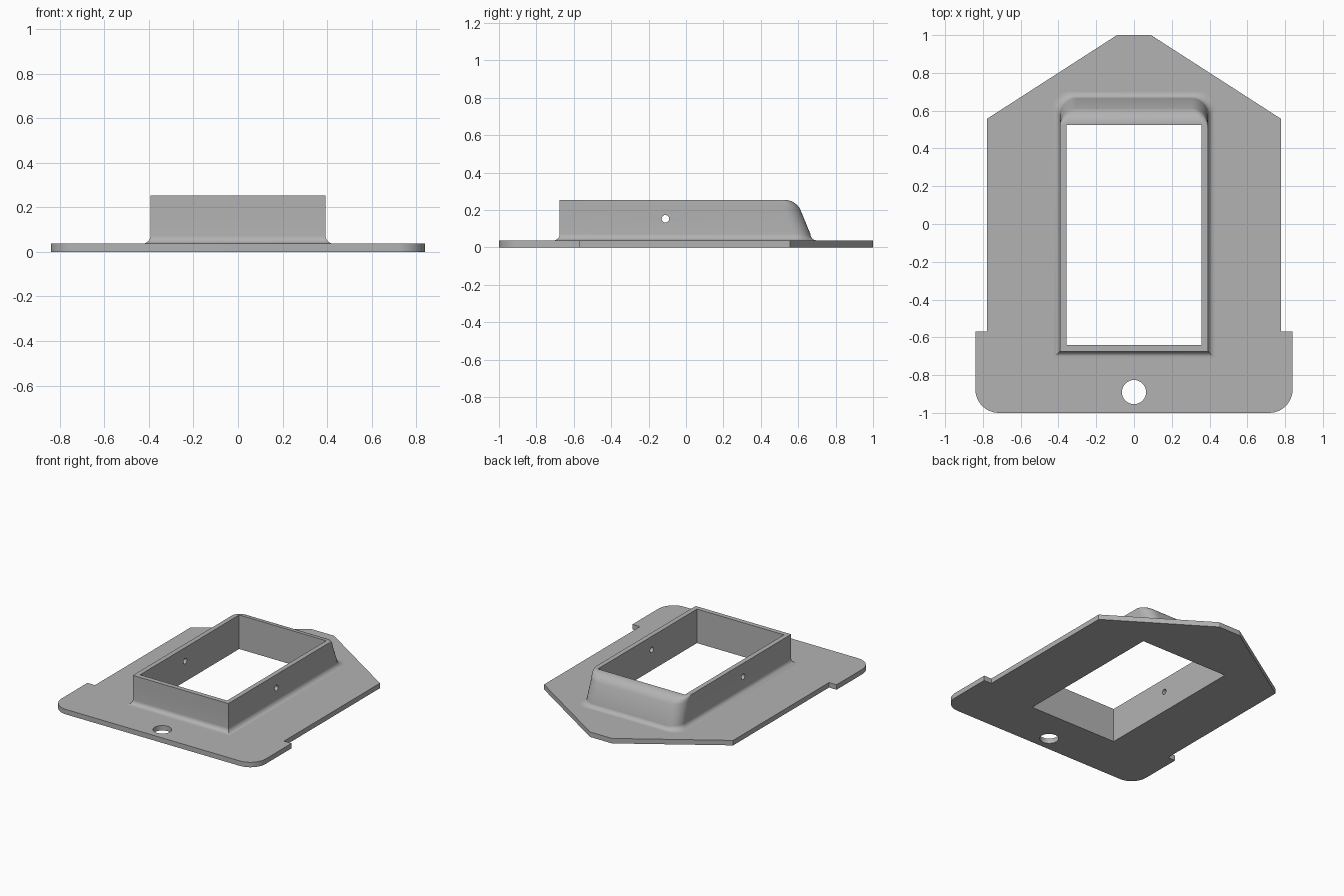
import bpy, bmesh, math
from math import sin, cos, pi, radians

if "Cube" in bpy.data.objects:
    bpy.data.objects.remove(bpy.data.objects["Cube"], do_unlink=True)

PLATE_TOP, TOP = 0.037, 0.253
HALF_W, FRONT = 0.393, -0.675

grey = bpy.data.materials.new("light_grey")
grey.use_nodes = True
grey.diffuse_color = (0.45, 0.45, 0.45, 1)
grey.node_tree.nodes["Principled BSDF"].inputs["Base Color"].default_value = (0.45, 0.45, 0.45, 1)


def arc(cx, cy, r, start, end, steps):
    """Points on an arc, angles in degrees."""
    angles = [radians(start + (end - start) * i / steps) for i in range(steps + 1)]
    return [(cx + r * cos(a), cy + r * sin(a)) for a in angles]


def loft(name, rings):
    """Closed solid through a stack of (z, outline) rings."""
    bm = bmesh.new()
    loops = [[bm.verts.new((x, y, z)) for x, y in pts] for z, pts in rings]
    for low, high in zip(loops, loops[1:]):
        for i in range(len(low)):
            j = (i + 1) % len(low)
            bm.faces.new((low[i], low[j], high[j], high[i]))
    bm.faces.new(loops[0][::-1])
    bm.faces.new(loops[-1])
    bmesh.ops.recalc_face_normals(bm, faces=bm.faces)
    mesh = bpy.data.meshes.new(name)
    bm.to_mesh(mesh)
    bm.free()
    ob = bpy.data.objects.new(name, mesh)
    bpy.context.collection.objects.link(ob)
    mesh.materials.append(grey)
    return ob


def cut(ob, cutters):
    """Subtract the cutters and shade the curved faces smooth."""
    bpy.ops.object.select_all(action='DESELECT')
    bpy.context.view_layer.objects.active = ob
    ob.select_set(True)
    for c in cutters:
        mod = ob.modifiers.new("cut", 'BOOLEAN')
        mod.object, mod.operation, mod.solver = c, 'DIFFERENCE', 'EXACT'
        bpy.ops.object.modifier_apply(modifier=mod.name)
    bpy.ops.object.shade_smooth_by_angle(angle=radians(30))


# Cutters: window, hanging hole, cross drilling through both side walls
window = loft("window_cutter", [(z, [(-0.358, -0.64), (0.358, -0.64), (0.358, 0.525), (-0.358, 0.525)])
                                for z in (-0.1, 0.4)])
hole = loft("round_hole_cutter", [(z, arc(0, -0.89, 0.064, 0, 348.75, 31)) for z in (-0.1, 0.1)])
bpy.ops.mesh.primitive_cylinder_add(vertices=24, radius=0.02, depth=1.2,
                                    location=(0, -0.11, 0.153), rotation=(0, pi / 2, 0))
drill = bpy.context.object
drill.name = "side_hole_cutter"

# Base plate with pointed rear, side shoulders and rounded front corners
right = arc(0.715, -0.875, 0.125, -90, 0, 12)
right += [(0.84, -0.57), (0.778, -0.57), (0.778, 0.557), (0.09, 1)]
outline = right + [(-x, y) for x, y in reversed(right)]
plate = loft("base_plate", [(0, outline), (PLATE_TOP, outline)])
cut(plate, [window, hole])


# Raised collar: sharp front corners, rounded sloping rear, flared foot
def collar_ring(flare, back, r):
    w, f, b = HALF_W + flare, FRONT - flare, back + flare
    half = [(w, f)] + arc(w - r, b - r, r, 0, 90, 10)
    return half + [(-x, y) for x, y in reversed(half)]


FOOT, ROUND, LEAN = 0.035, 0.09, 22
rings = []
for i in range(9):
    a = radians(90 * i / 8)
    rings.append((PLATE_TOP + FOOT * (1 - cos(a)), collar_ring(FOOT * (1 - sin(a)), 0.665, 0.09)))
for y, z in arc(0.53, TOP - ROUND, ROUND, LEAN, 90, 12):
    t = (TOP - z) / 0.056
    rings.append((z, collar_ring(0, y, 0.04 + 0.05 * min(1, t) ** 0.5)))
collar = loft("collar", rings)
cut(collar, [window, drill])

for c in (window, hole, drill):
    bpy.data.objects.remove(c, do_unlink=True)
